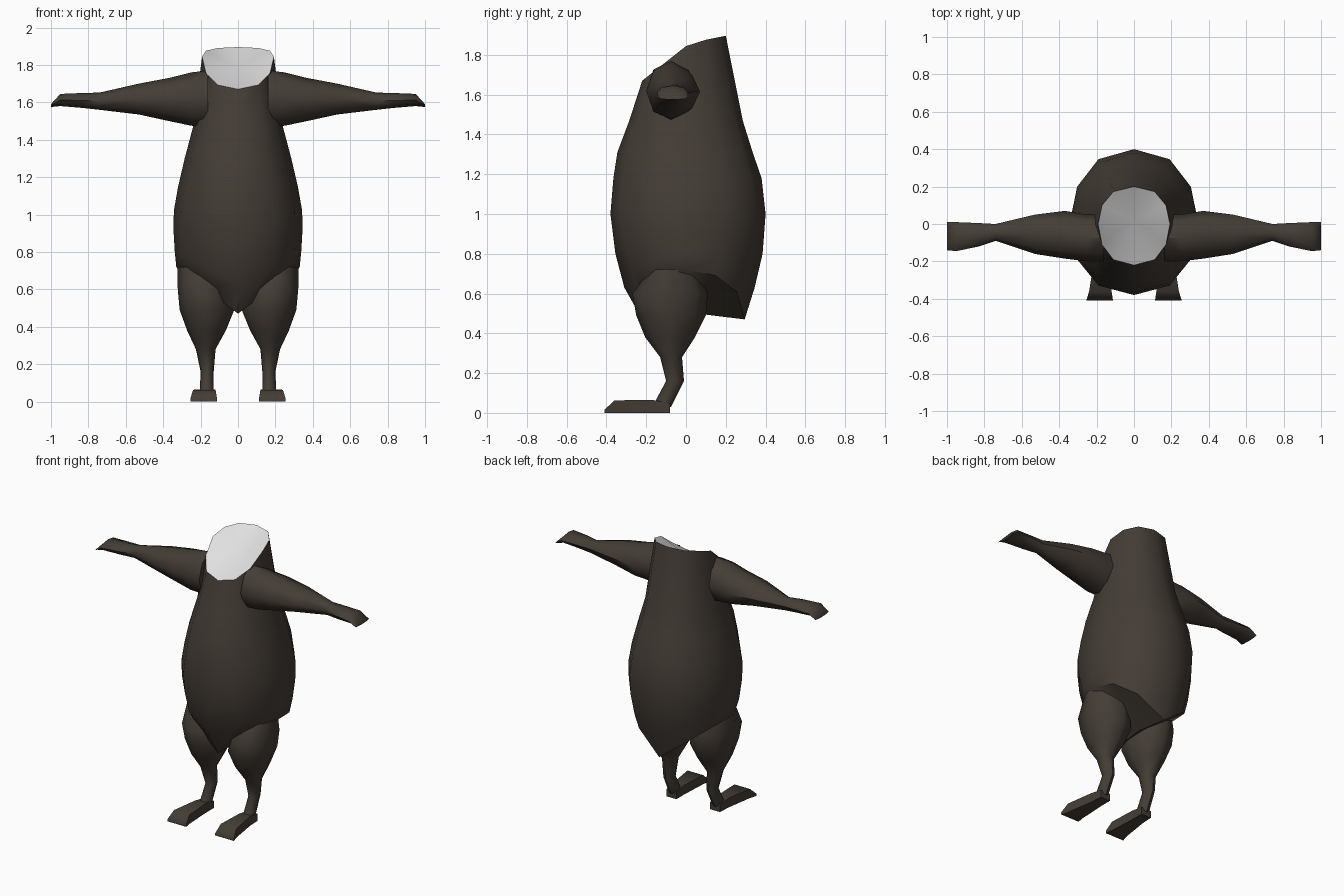
import bpy, bmesh, math

cube = bpy.data.objects.get("Cube")
if cube:
    bpy.data.objects.remove(cube, do_unlink=True)


def make_material(name, rgb):
    mat = bpy.data.materials.new(name)
    mat.use_nodes = True
    mat.diffuse_color = (*rgb, 1)
    mat.node_tree.nodes["Principled BSDF"].inputs["Base Color"].default_value = (*rgb, 1)
    return mat


BROWN = make_material("dark brown fur", (0.058, 0.046, 0.037))
GREY = make_material("pale grey neck", (0.75, 0.75, 0.75))


def finish(bm, name, mats, mirror=False, angle=50):
    bmesh.ops.recalc_face_normals(bm, faces=bm.faces)
    mesh = bpy.data.meshes.new(name)
    bm.to_mesh(mesh)
    bm.free()
    obj = bpy.data.objects.new(name, mesh)
    bpy.context.collection.objects.link(obj)
    for mat in mats:
        mesh.materials.append(mat)
    if mirror:
        obj.modifiers.new("Mirror", "MIRROR").use_mirror_merge = False
    bpy.ops.object.select_all(action="DESELECT")
    obj.select_set(True)
    bpy.context.view_layer.objects.active = obj
    bpy.ops.object.shade_smooth_by_angle(angle=math.radians(angle))
    return obj


def bridge(bm, rings):
    n = len(rings[0])
    for low, high in zip(rings, rings[1:]):
        for i in range(n):
            j = (i + 1) % n
            bm.faces.new((low[i], low[j], high[j], high[i]))


def fan(bm, ring, centre, index=0):
    tip = bm.verts.new(centre)
    for i, v in enumerate(ring):
        bm.faces.new((v, ring[(i + 1) % len(ring)], tip)).material_index = index


def limb(name, axis, rings, sides=8):
    """Loft mirrored rings (position, min a, max a, min b, max b) along an axis."""
    bm = bmesh.new()
    others = [k for k in range(3) if k != axis]
    turn, grow = (math.pi / 4, math.sqrt(2)) if sides == 4 else (0, 1)
    loops = []
    for pos, a0, a1, b0, b1 in rings:
        loop = []
        for i in range(sides):
            t = turn + i * math.tau / sides
            co = [pos] * 3
            co[others[0]] = (a0 + a1) / 2 + (a1 - a0) / 2 * math.cos(t) * grow
            co[others[1]] = (b0 + b1) / 2 + (b1 - b0) / 2 * math.sin(t) * grow
            loop.append(bm.verts.new(co))
        loops.append(loop)
    bridge(bm, loops)
    bm.faces.new(loops[0])
    bm.faces.new(loops[-1])
    return finish(bm, name, [BROWN], mirror=True)


# Torso: height at the sides, height at the middle, half width, front y, back y
LEVELS = [
    (0.72, 0.47, 0.33, -0.22, 0.295),
    (0.80, 0.63, 0.338, -0.31, 0.345),
    (0.92, 0.80, 0.345, -0.355, 0.385),
    (1.02, 1.00, 0.343, -0.38, 0.40),
    (1.15, 1.18, 0.32, -0.365, 0.38),
    (1.30, 1.31, 0.285, -0.345, 0.335),
    (1.47, 1.47, 0.24, -0.285, 0.285),
]
SIDES = 12
bm = bmesh.new()
loops = []
for z_side, z_mid, half, front, back in LEVELS:
    loop = []
    for i in range(SIDES):
        s, c = math.sin(i * math.tau / SIDES), math.cos(i * math.tau / SIDES)
        y = -front * -c if c > 0 else back * -c
        x = half * math.copysign(abs(s) ** 0.85, s)
        loop.append(bm.verts.new((x, y, z_mid + (z_side - z_mid) * abs(x) / half)))
    loops.append(loop)

# Slanted neck rim, pointed at the front
rim = []
for i in range(SIDES):
    s, c = math.sin(i * math.tau / SIDES), math.cos(i * math.tau / SIDES)
    y = -0.22 * c if c > 0 else -0.2 * c
    z = 1.67 + 0.79 * (min(y, 0.02) + 0.22) + 0.2 * max(y - 0.02, 0)
    rim.append(bm.verts.new((0.192 * math.copysign(abs(s) ** 0.8, s), y, z)))
loops.append(rim)
bridge(bm, loops)
fan(bm, loops[0], (0, 0.05, 0.5))
fan(bm, rim, (0, 0.02, 1.78), index=1)
finish(bm, "torso", [BROWN, GREY])

# Arms held straight out, with flat hands
limb("arms", 0, [
    (0.16, -0.20, 0.05, 1.47, 1.77),
    (0.25, -0.20, 0.05, 1.475, 1.76),
    (0.37, -0.185, 0.07, 1.50, 1.73),
    (0.53, -0.16, 0.05, 1.535, 1.70),
    (0.74, -0.09, 0.00, 1.56, 1.652),
    (0.83, -0.12, 0.005, 1.57, 1.65),
    (0.95, -0.145, 0.01, 1.58, 1.645),
    (1.00, -0.14, 0.01, 1.575, 1.59),
])

# Legs tapering to thin shins
limb("legs", 2, [
    (0.72, 0.08, 0.325, -0.18, 0.06),
    (0.60, 0.04, 0.322, -0.27, 0.11),
    (0.49, 0.02, 0.312, -0.25, 0.10),
    (0.38, 0.065, 0.272, -0.205, 0.045),
    (0.28, 0.12, 0.225, -0.13, -0.02),
    (0.16, 0.13, 0.20, -0.10, -0.01),
    (0.03, 0.13, 0.205, -0.17, -0.075),
])

# Long feet flaring toward the toes
limb("feet", 1, [
    (-0.08, 0.13, 0.205, 0.0, 0.05),
    (-0.17, 0.13, 0.21, 0.0, 0.065),
    (-0.36, 0.12, 0.24, 0.0, 0.063),
    (-0.41, 0.112, 0.255, 0.0, 0.015),
], sides=4)
